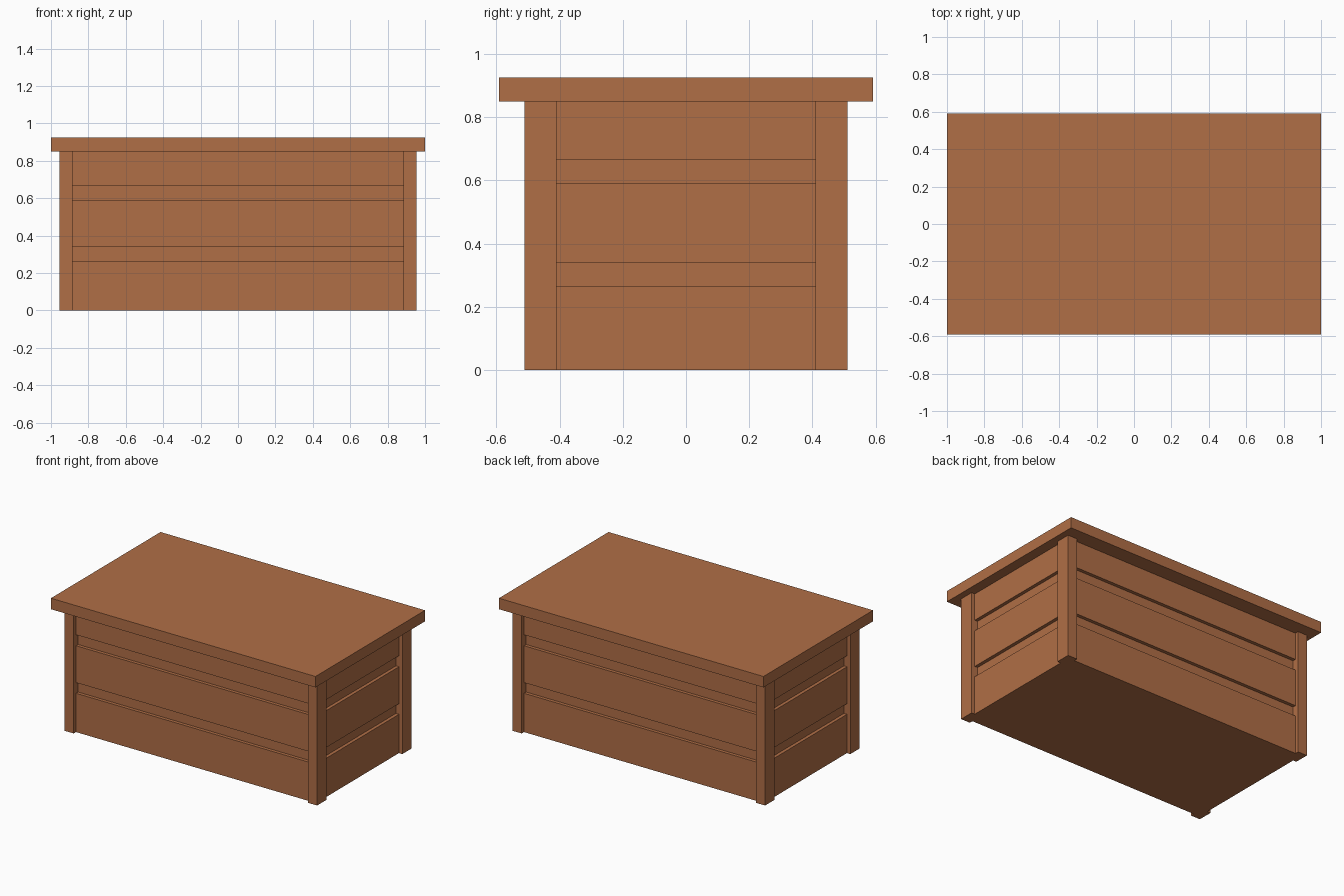
import bpy

if "Cube" in bpy.data.objects:
    bpy.data.objects.remove(bpy.data.objects["Cube"])

wood = bpy.data.materials.new("warm brown wood")
wood.diffuse_color = (0.434, 0.156, 0.061, 1)
wood.use_nodes = True
wood.node_tree.nodes["Principled BSDF"].inputs["Base Color"].default_value = wood.diffuse_color


def box(name, x0, x1, y0, y1, z0, z1):
    bpy.ops.mesh.primitive_cube_add(
        size=1, location=((x0 + x1) / 2, (y0 + y1) / 2, (z0 + z1) / 2))
    ob = bpy.context.object
    ob.name = name
    ob.scale = (x1 - x0, y1 - y0, z1 - z0)
    bpy.ops.object.transform_apply(location=False, rotation=False, scale=True)
    ob.data.materials.append(wood)
    return ob


PX, PY = 0.955, 0.51      # outer faces of the posts
TOP = 0.85                # underside of the lid
PLANK, GROOVE = 0.025, 0.048   # recess behind the post faces

# Overhanging lid
box("lid", -1, 1, -0.592, 0.592, TOP, 0.925)

# Corner posts
for sx, nx in ((-1, "left"), (1, "right")):
    for sy, ny in ((-1, "front"), (1, "back")):
        xs = sorted((sx * 0.885, sx * PX))
        ys = sorted((sy * 0.41, sy * PY))
        box(f"{ny}_{nx}_post", *xs, *ys, 0, TOP)

# Stacked plank courses with recessed bands between them
levels = [0, 0.265, 0.338, 0.59, 0.665, TOP]
for i, (z0, z1) in enumerate(zip(levels, levels[1:])):
    d = GROOVE if i % 2 else PLANK
    name = "recessed_band" if i % 2 else "plank_course"
    box(f"{name}_{i // 2 + 1}", d - PX, PX - d, d - PY, PY - d, z0, z1)
